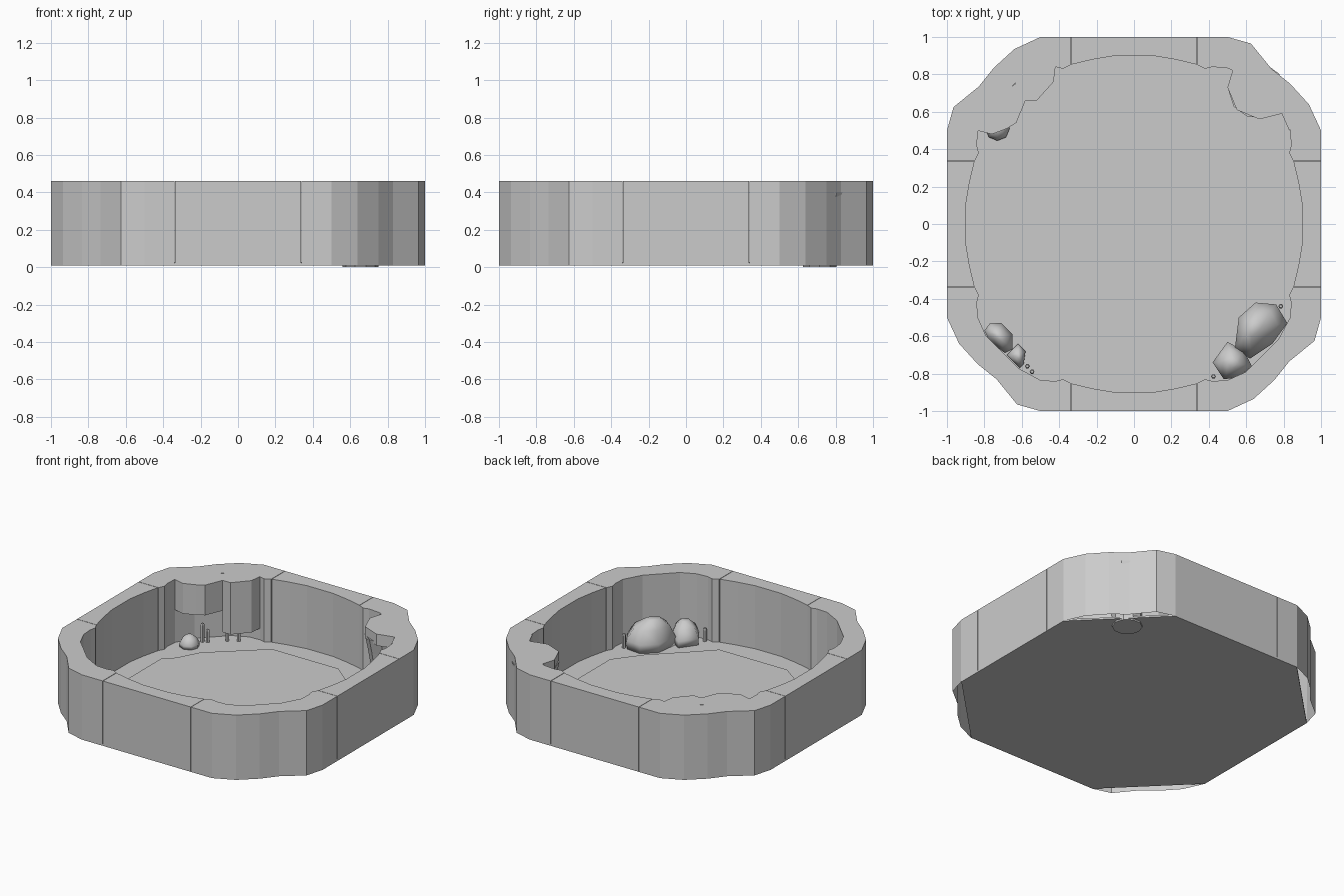
import bpy, bmesh, math
from mathutils import Matrix, Vector

if "Cube" in bpy.data.objects:
    bpy.data.objects.remove(bpy.data.objects["Cube"], do_unlink=True)

BASE, FLOOR, RIM = 0.01, 0.022, 0.46

stone = bpy.data.materials.new("stone_grey")
stone.use_nodes = True
GREY = (0.6, 0.6, 0.6, 1)
stone.diffuse_color = GREY
stone.node_tree.nodes["Principled BSDF"].inputs["Base Color"].default_value = GREY


def loft(name, rings, bottom=True, smooth=False, turn=0):
    """Skin a stack of equal-sized rings and cap the ends."""
    bm = bmesh.new()
    loops = [[bm.verts.new(p) for p in ring] for ring in rings]
    n = len(loops[0])
    for low, high in zip(loops, loops[1:]):
        for i in range(n):
            j = (i + 1) % n
            bm.faces.new((low[i], low[j], high[j], high[i]))
    top = bm.faces.new(loops[-1])
    if bottom:
        bm.faces.new(loops[0][::-1])
    bmesh.ops.recalc_face_normals(bm, faces=bm.faces)
    top.normal_update()
    if top.normal.z < 0:
        bmesh.ops.reverse_faces(bm, faces=bm.faces)
    bm.transform(Matrix.Rotation(turn, 4, 'Z'))
    mesh = bpy.data.meshes.new(name)
    bm.to_mesh(mesh)
    bm.free()
    mesh.materials.append(stone)
    obj = bpy.data.objects.new(name, mesh)
    bpy.context.collection.objects.link(obj)
    for face in mesh.polygons:
        face.use_smooth = smooth
    return obj


def prism(name, outline, z0, z1, **options):
    return loft(name, [[(x, y, z) for x, y in outline] for z in (z0, z1)], **options)


def round_ring(x, y, z, r, sides=10):
    return [(x + r * math.cos(2 * math.pi * i / sides),
             y + r * math.sin(2 * math.pi * i / sides), z) for i in range(sides)]


def rock(name, outline, height, lean=(0, 0)):
    """Boulder: footprint narrowing to a small leaning crown."""
    c = sum((Vector(p) for p in outline), Vector((0, 0))) / len(outline)
    rings = []
    for size, level in ((0.97, 0), (1, 0.3), (0.72, 0.72), (0.28, 1)):
        shift = Vector(lean) * level
        rings.append([(*(c + (Vector(p) - c) * size + shift * (1 - size)),
                       FLOOR + (height - FLOOR) * level) for p in outline])
    loft(name, rings, smooth=True)


# Enclosure: one side and one corner, repeated by quarter turns
side = [(-0.337, 1), (0.337, 1), (0.337, 0.852), (0.22, 0.88), (0.1, 0.9),
        (-0.1, 0.9), (-0.22, 0.88), (-0.337, 0.852)]
corner_out = [(0.34, 1), (0.5, 1), (0.625, 0.965), (0.735, 0.83), (0.835, 0.75),
              (0.935, 0.64), (1, 0.5), (1, 0.34)]
corner_in = [(0.85, 0.34), (0.83, 0.38), (0.84, 0.42), (0.835, 0.5), (0.79, 0.6),
             (0.62, 0.77), (0.5, 0.835), (0.42, 0.84), (0.38, 0.83), (0.34, 0.85)]
for q, (wall, corner) in enumerate((("back", "back_left"), ("right", "back_right"),
                                    ("front", "front_right"), ("left", "front_left"))):
    angle = q * math.pi / 2
    prism(wall + "_wall", side, BASE, RIM, bottom=False, turn=angle)
    prism(corner + "_corner", corner_out + corner_in, BASE, RIM, bottom=False, turn=angle)

# Floor slab with a slightly raised centre
octagon = [(0.5, 1), (-0.5, 1), (-1, 0.5), (-1, -0.5),
           (-0.5, -1), (0.5, -1), (1, -0.5), (1, 0.5)]
prism("floor", [(x * 0.999, y * 0.999) for x, y in octagon], BASE, FLOOR)
centre = [(-0.27, 0.76), (-0.61, 0.46), (-0.69, 0.31), (-0.76, 0.24), (-0.76, -0.26),
          (-0.65, -0.42), (-0.46, -0.6), (-0.25, -0.75), (0.27, -0.75), (0.41, -0.61),
          (0.61, -0.42), (0.75, -0.24), (0.75, 0.27), (0.6, 0.44), (0.42, 0.61), (0.24, 0.76)]
prism("raised_floor", centre, FLOOR - 0.005, FLOOR + 0.006)

# Overhangs in the back right corner
prism("high_overhang", [(-0.84, 0.5), (-0.76, 0.48), (-0.68, 0.51), (-0.63, 0.54),
                        (-0.58, 0.66), (-0.57, 0.8), (-0.8, 0.62)], 0.25, RIM)
prism("low_overhang", [(-0.58, 0.66), (-0.52, 0.66), (-0.43, 0.76), (-0.42, 0.84),
                       (-0.5, 0.86), (-0.65, 0.78)], 0.1, RIM)

# Flared pillar and the ledge joining it to the back left corner
loft("pillar", [round_ring(0.655, 0.715, z, r) for z, r in
                ((0, 0.095), (0.12, 0.1), (0.3, 0.13), (RIM - 0.06, 0.15))])
prism("pillar_ledge", [(0.42, 0.84), (0.53, 0.83), (0.5, 0.73), (0.55, 0.61), (0.67, 0.56),
                       (0.79, 0.59), (0.83, 0.5), (0.85, 0.6), (0.8, 0.72), (0.6, 0.86)],
      RIM - 0.08, RIM)

# Boulders
rock("large_rock", [(0.54, -0.66), (0.56, -0.5), (0.65, -0.42), (0.76, -0.43),
                    (0.82, -0.53), (0.74, -0.64), (0.62, -0.72)], 0.22, (-0.04, 0.0))
rock("medium_rock", [(0.42, -0.74), (0.5, -0.63), (0.59, -0.68), (0.63, -0.76),
                     (0.56, -0.82), (0.48, -0.83)], 0.17)
rock("small_rock", [(-0.8, -0.57), (-0.77, -0.53), (-0.71, -0.53), (-0.65, -0.59),
                    (-0.65, -0.67), (-0.69, -0.69), (-0.77, -0.63)], 0.15)
rock("tiny_rock", [(-0.68, -0.7), (-0.62, -0.64), (-0.58, -0.68), (-0.59, -0.75),
                   (-0.61, -0.77)], 0.11)
rock("hidden_rock", [p[:2] for p in round_ring(-0.73, 0.51, 0, 0.065, 8)], 0.1)

# Little posts
for x, y, top in ((-0.57, -0.76, 0.12), (-0.545, -0.79, 0.09), (0.785, -0.44, 0.12),
                  (0.425, -0.815, 0.11), (-0.7, 0.61, 0.15), (-0.67, 0.625, 0.11),
                  (-0.58, 0.71, 0.12), (-0.52, 0.75, 0.12)):
    loft("post", [round_ring(x, y, FLOOR - 0.005, 0.013, 6),
                  round_ring(x, y, top - 0.01, 0.013, 6), round_ring(x, y, top, 0.008, 6)])
